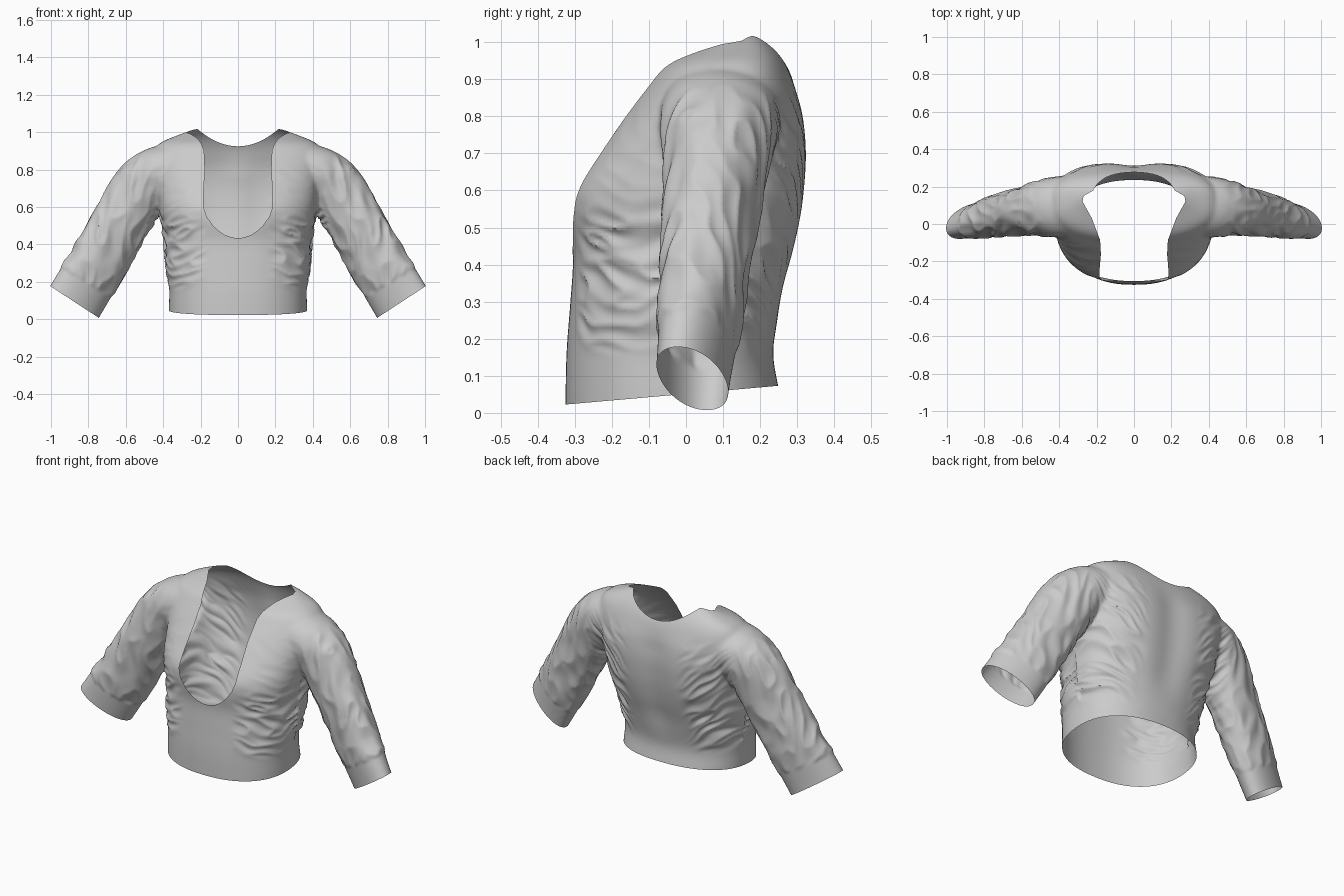
import bpy, bmesh, math
from mathutils import Vector, noise

if "Cube" in bpy.data.objects:
    bpy.data.objects.remove(bpy.data.objects["Cube"])


def lerp_table(table, t):
    if t <= table[0][0]:
        return table[0][1]
    for (a, va), (b, vb) in zip(table, table[1:]):
        if t <= b:
            return va + (vb - va) * (t - a) / (b - a)
    return table[-1][1]


def step(a, b, t):
    t = min(max((t - a) / (b - a), 0), 1)
    return t * t * (3 - 2 * t)


def smooth_rows(rows, n=5):
    # Catmull-Rom through rows of numbers
    out = []
    for i in range(len(rows) - 1):
        p0, p1, p2 = rows[max(i - 1, 0)], rows[i], rows[i + 1]
        p3 = rows[min(i + 2, len(rows) - 1)]
        for k in range(n):
            t = k / n
            out.append([0.5 * (2 * b + (c - a) * t + (2 * a - 5 * b + 4 * c - d) * t * t
                               + (3 * b - a - 3 * c + d) * t ** 3)
                        for a, b, c, d in zip(p0, p1, p2, p3)])
    return out + [list(rows[-1])]


def loft(bm, rings):
    loops = [[bm.verts.new(p) for p in ring] for ring in rings]
    n = len(loops[0])
    for a, b in zip(loops, loops[1:]):
        for i in range(n):
            bm.faces.new((a[i], a[(i + 1) % n], b[(i + 1) % n], b[i]))
    bm.faces.new(loops[0])
    bm.faces.new(loops[-1])


def oval(front, back=None, n=64):
    for i in range(n):
        c, s = math.cos(math.tau * i / n), math.sin(math.tau * i / n)
        power = back if back and s > 0 else front
        yield (math.copysign(abs(c) ** (2 / power), c),
               math.copysign(abs(s) ** (2 / power), s))


bm = bmesh.new()

# Torso: height, half width, front y, back y
torso = [(-.08, .37, -.325, .27), (.05, .37, -.325, .253), (.17, .368, -.322, .235),
         (.30, .385, -.312, .262), (.42, .395, -.305, .295), (.52, .41, -.318, .315),
         (.60, .42, -.312, .325), (.70, .435, -.248, .33), (.80, .45, -.175, .32),
         (.88, .455, -.112, .295), (.94, .42, -.06, .27), (.985, .32, .035, .24),
         (1.022, .22, .12, .20)]
loft(bm, [[(hw * c, (f + b) / 2 + (b - f) / 2 * s, z)
           for c, s in oval(2.3, 2.3 + .6 * step(.35, .6, z))]
          for z, hw, f, b in smooth_rows(torso)])

# Sleeves: centre x, y, z, radius in the front plane, radius in y, tilt, lean of the section
sleeve = [(.29, .09, .835, .115, .15, 68, 0), (.41, .09, .785, .152, .162, 50, 0),
          (.52, .083, .69, .155, .140, 33, .01), (.64, .062, .49, .152, .122, 30, .02),
          (.75, .042, .30, .155, .108, 31, .03), (.87, .018, .10, .157, .088, 32, .04),
          (.95, .005, -.035, .157, .086, 32, .045)]
for side in (1, -1):
    loft(bm, [[(side * (x + r * c * math.cos(math.radians(t))), y + ry * s - lean * c,
                z + r * c * math.sin(math.radians(t))) for c, s in oval(2.1, n=48)]
              for x, y, z, r, ry, t, lean in smooth_rows(sleeve)])

bmesh.ops.recalc_face_normals(bm, faces=bm.faces[:])
mesh = bpy.data.meshes.new("cropped_top")
bm.to_mesh(mesh)
bm.free()
top = bpy.data.objects.new("cropped_top", mesh)
bpy.context.collection.objects.link(top)
bpy.context.view_layer.objects.active = top
top.select_set(True)

# Merge torso and sleeves into one cloth surface
m = top.modifiers.new("merge", 'REMESH')
m.mode, m.voxel_size = 'VOXEL', 0.009
bpy.ops.object.modifier_apply(modifier=m.name)
m = top.modifiers.new("soften", 'SMOOTH')
m.factor, m.iterations = 0.5, 20
bpy.ops.object.modifier_apply(modifier=m.name)


def ridge(x, y, z):
    return 0.5 - 1.7 * abs(noise.noise(Vector((x, y, z))))


def along_sleeve(p):
    return (abs(p.x) - .4) * .5 - (p.z - .85) * .866


def wrinkle(p):
    x, s = abs(p.x), along_sleeve(p)
    line = .47 + max(0, .62 - p.z) * .2
    on_sleeve = step(line - .05, line + .03, x)
    # folds pulled from the side seams of the body
    slope = .45 if p.y < 0 else -.9
    warp = .03 * noise.noise(p * 7)
    body = ridge(x * 6, p.y * 5 + 7, (p.z + slope * x - .25 * p.y + warp) * 20)
    body *= step(.14, .28, x) * step(.14, .24, p.z)
    body *= 1 - step(.45, .6, p.z) * (.85 if p.y < 0 else .3)
    body *= 1 - step(.75, .9, p.z)
    # shallow groove down the spine
    groove = -.018 * math.exp(-(x / .1) ** 2) * step(.15, .24, p.y) * step(.2, .4, p.z)
    groove *= 1 - step(.75, .92, p.z)
    # long diagonal folds on the sleeves, with a plain cuff
    c = x * .866 + p.z * .5
    arm = ridge((c + .35 * s) * 13 + warp * 12, p.y * 14, s * 6 + 3) + .1
    arm *= (1 - step(.755, .785, s)) * step(-.02, .15, s)
    return .018 * (1 - on_sleeve) * body + .013 * on_sleeve * arm + groove


neck_z = [(.43, -.02), (.437, .03), (.45, .07), (.47, .10), (.50, .133), (.55, .168), (.60, .185),
          (.70, .183), (.80, .177), (.92, .182)]
neck_y = [(-.09, .18), (.03, .225), (.12, .275), (.15, .27), (.20, .18), (.27, 0)]


def neck(p):
    x = abs(p.x)
    if p.y < -.08:
        return lerp_table(neck_z, p.z) - x
    if p.z < .82:
        return -1
    a = lerp_table(neck_y, p.y) - x
    b = p.z - .925 - .095 * (x / .22) ** 2 if p.y > .1 else -1
    return max(a, b)


def hem(p):
    return .023 + .088 * (p.y + .32) - p.z if abs(p.x) < .52 else -1


def cuff(p):
    return (abs(p.x) - .87) * .55 - (p.z - .09) * .84


def cut(bm, field):
    # trim the cloth along the zero line of a field
    f = {v: field(v.co) for v in bm.verts}
    new = []
    for e in bm.edges[:]:
        a, b = e.verts
        if (f[a] > 0) != (f[b] > 0):
            new.append(bmesh.utils.edge_split(e, a, min(max(f[a] / (f[a] - f[b]), .02), .98))[1])
    bmesh.ops.connect_verts(bm, verts=new)
    bmesh.ops.delete(bm, geom=[v for v, d in f.items() if d > 0], context='VERTS')


# Press in the folds, then open the neck, hem and cuffs
bm = bmesh.new()
bm.from_mesh(mesh)
bm.normal_update()
moves = [(v, v.normal * wrinkle(v.co)) for v in bm.verts]
for v, d in moves:
    v.co += d
for field in (neck, hem, cuff):
    cut(bm, field)
bm.to_mesh(mesh)
bm.free()
bpy.ops.object.shade_smooth_by_angle(angle=math.radians(60))
